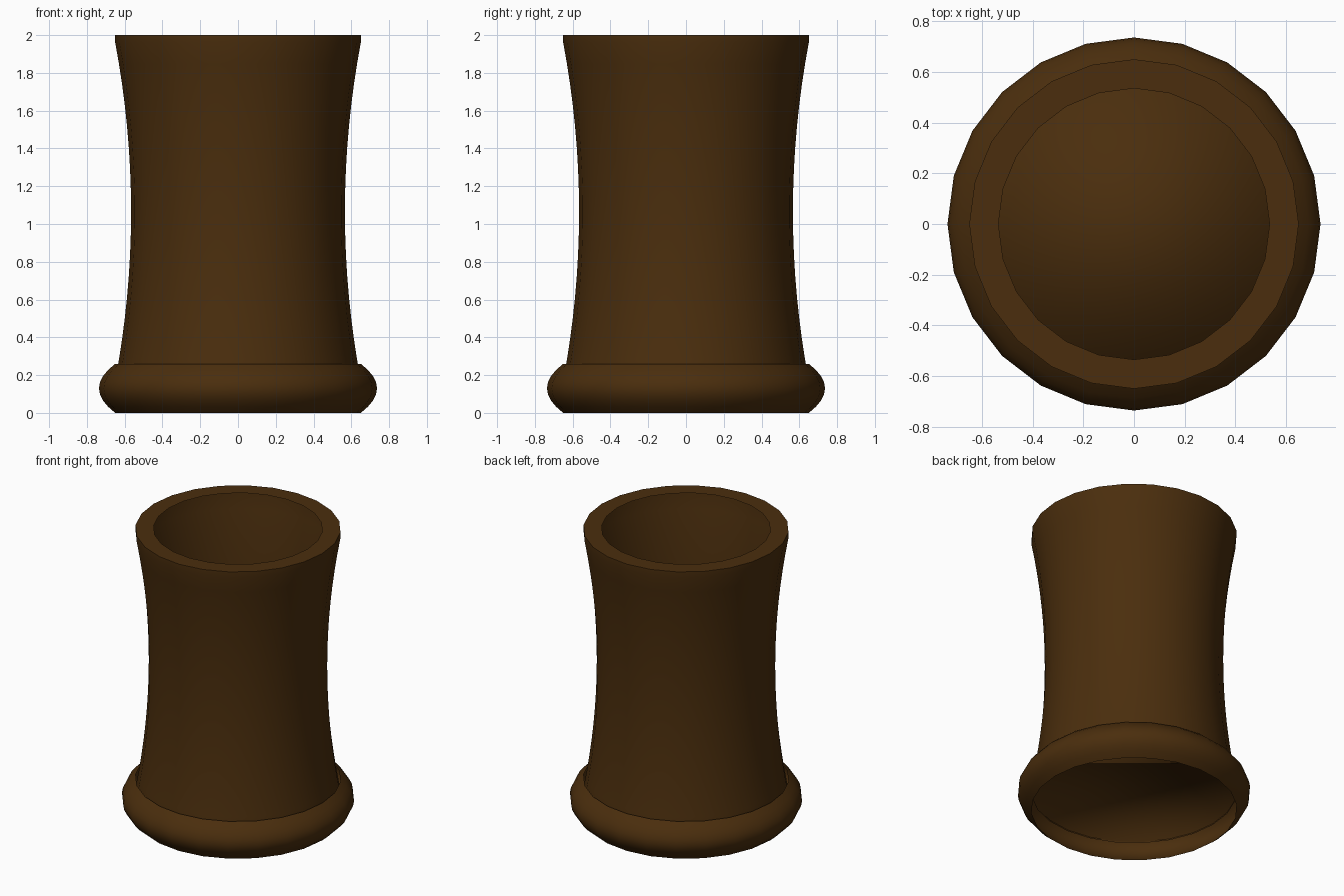
import bpy, bmesh, math

if "Cube" in bpy.data.objects:
    bpy.data.objects.remove(bpy.data.objects["Cube"])

SIDES = 24
MID = 1.065      # height of the waist
HALF = 0.895     # half height of the curved part

wood = bpy.data.materials.new("dark_brown")
wood.diffuse_color = (0.069, 0.027, 0.004, 1.0)
wood.use_nodes = True
wood.node_tree.nodes["Principled BSDF"].inputs["Base Color"].default_value = wood.diffuse_color


def lathe(name, profile, cap_top=False, smooth_angle=None):
    """Revolve (radius, z) points, listed upwards on the outside, around z."""
    bm = bmesh.new()
    rings = []
    for r, z in profile:
        rings.append([bm.verts.new((r * math.cos(2 * math.pi * i / SIDES),
                                    r * math.sin(2 * math.pi * i / SIDES), z))
                      for i in range(SIDES)])
    for a, b in zip(rings, rings[1:]):
        for i in range(SIDES):
            j = (i + 1) % SIDES
            bm.faces.new((a[i], a[j], b[j], b[i]))
    if cap_top:
        bm.faces.new(rings[-1])
    mesh = bpy.data.meshes.new(name)
    bm.to_mesh(mesh)
    bm.free()
    mesh.materials.append(wood)
    obj = bpy.data.objects.new(name, mesh)
    bpy.context.collection.objects.link(obj)
    bpy.ops.object.select_all(action='DESELECT')
    obj.select_set(True)
    bpy.context.view_layer.objects.active = obj
    if smooth_angle is None:
        bpy.ops.object.shade_smooth()
    else:
        bpy.ops.object.shade_smooth_by_angle(angle=math.radians(smooth_angle))
    return obj


# waisted tube with straight ends and a flat inward lip at the top
wall = [(0.65, 0.13)]
for k in range(17):
    t = -1 + 2 * k / 16
    wall.append((0.566 + 0.084 * t * t, MID + HALF * t))
wall += [(0.65, 2.0), (0.535, 2.0)]
lathe("tube_wall", wall, smooth_angle=40)

# rounded band around the base, open underneath
band = []
for k in range(9):
    t = -1 + 2 * k / 8
    band.append((0.65 + 0.086 * (1 - t * t), 0.13 + 0.13 * t))
lathe("base_band", band)

# softly shaded floor, seen from above and from the recess below
lathe("floor", [(0.65, 0.125), (0.65, 0.134)], cap_top=True)
